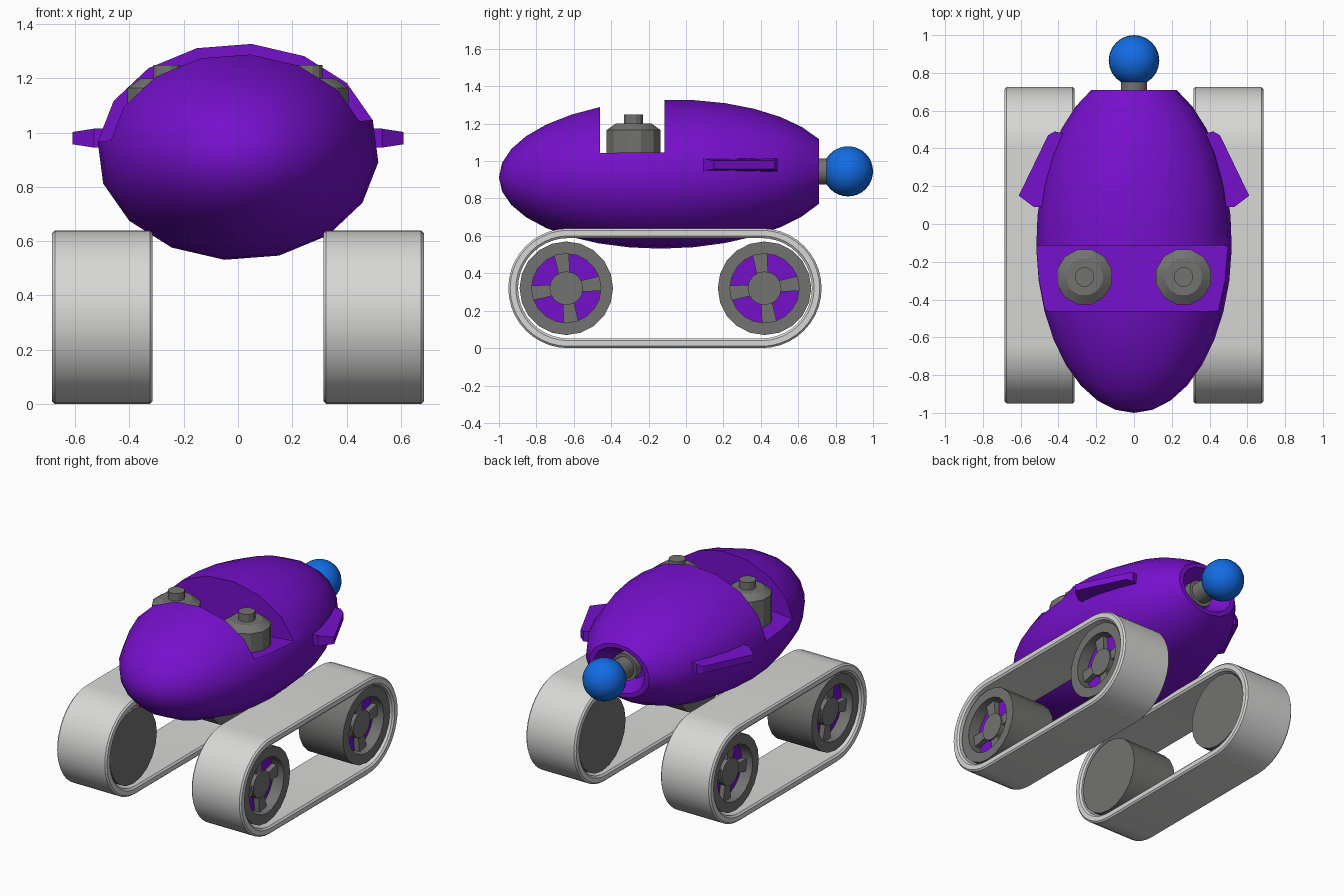
import bpy, bmesh
from math import pi, sin, cos, radians
from mathutils import Vector, Matrix

cube = bpy.data.objects.get("Cube")
if cube:
    bpy.data.objects.remove(cube, do_unlink=True)


def material(name, rgb):
    m = bpy.data.materials.new(name)
    m.use_nodes = True
    m.diffuse_color = (*rgb, 1)
    m.node_tree.nodes["Principled BSDF"].inputs["Base Color"].default_value = (*rgb, 1)
    return m


PURPLE = material("purple", (0.18, 0.005, 0.6))
GREY = material("dark grey", (0.17, 0.17, 0.165))
LIGHT = material("light grey", (0.68, 0.68, 0.67))
BLUE = material("blue", (0.006, 0.15, 0.78))


def finish(name, bm, mats, smooth=30):
    bmesh.ops.recalc_face_normals(bm, faces=bm.faces[:])
    mesh = bpy.data.meshes.new(name)
    bm.to_mesh(mesh)
    bm.free()
    for m in mats:
        mesh.materials.append(m)
    obj = bpy.data.objects.new(name, mesh)
    bpy.context.collection.objects.link(obj)
    if smooth:
        shade(obj, smooth)
    return obj


def shade(obj, angle):
    bpy.ops.object.select_all(action="DESELECT")
    obj.select_set(True)
    bpy.context.view_layer.objects.active = obj
    bpy.ops.object.shade_smooth_by_angle(angle=radians(angle))


def lathe(profile, sides, place, offset=0.0):
    """Revolve (position, radius) pairs; place maps (position, u, v) to a point."""
    bm = bmesh.new()
    rings = []
    for a, r in profile:
        count = 1 if r < 1e-5 else sides
        rings.append([bm.verts.new(place(a, r * sin(offset + 2 * pi * i / sides),
                                         r * cos(offset + 2 * pi * i / sides)))
                      for i in range(count)])
    for p, q in zip(rings, rings[1:]):
        for i in range(sides):
            j = (i + 1) % sides
            corners = [p[i % len(p)], p[j % len(p)], q[j % len(q)], q[i % len(q)]]
            bm.faces.new(list(dict.fromkeys(corners)))
    return bm


def prism(outline, lift):
    """Extrude a closed outline by the given vector."""
    bm = bmesh.new()
    face = bm.faces.new([bm.verts.new(p) for p in outline])
    out = bmesh.ops.extrude_face_region(bm, geom=[face])
    bmesh.ops.translate(bm, vec=lift, verts=[v for v in out["geom"]
                                             if isinstance(v, bmesh.types.BMVert)])
    return bm


# Egg-shaped body with an open socket at the back
MID, LENGTH = -0.1, 0.9
STEPS = 14
END = pi - 0.451
body_profile = [(MID - LENGTH * cos(END * i / STEPS), sin(END * i / STEPS))
                for i in range(STEPS + 1)]
body_profile += [(0.71, 0.37), (0.6, 0.22), (0.6, 0)]
bm = lathe(body_profile, 16,
           lambda a, u, v: (0.52 * u, a, 0.93 + 0.4 * v + 0.018 * (a - MID)),
           radians(5.5))
body = finish("body", bm, [PURPLE], 0)

# Cockpit notch with a slightly tilted floor
bm = bmesh.new()
bmesh.ops.create_cube(bm, size=1, matrix=Matrix.Translation((0, -0.287, 1.008))
                      @ Matrix.Rotation(-0.078, 4, "Y")
                      @ Matrix.Translation((0, 0, 0.5))
                      @ Matrix.Diagonal((2, 0.345, 1, 1)))
cutter = finish("notch_cutter", bm, [PURPLE], 0)
cutter.hide_render = True
cut = body.modifiers.new("notch", "BOOLEAN")
cut.operation = "DIFFERENCE"
cut.solver = "EXACT"
cut.object = cutter
bpy.context.view_layer.objects.active = body
bpy.ops.object.modifier_apply(modifier=cut.name)
bpy.data.objects.remove(cutter, do_unlink=True)
shade(body, 32)

# Tail neck and ball
bm = lathe([(0.58, 0), (0.58, 0.09), (0.65, 0.09), (0.65, 0.07), (0.78, 0.07), (0.78, 0)], 16,
           lambda a, u, v: (u, a, 0.945 + v))
finish("tail_neck", bm, [GREY])
bm = bmesh.new()
bmesh.ops.create_uvsphere(bm, u_segments=24, v_segments=16, radius=0.134,
                          matrix=Matrix.Translation((0, 0.866, 0.945)))
finish("tail_ball", bm, [BLUE], 40)

# Closed stadium loop for the tracks
FRONT, BACK, AXLE = -0.63, 0.405, 0.32
N = 20


def stadium(bm, x, r):
    pts = []
    for centre, start in ((BACK, -pi / 2), (FRONT, pi / 2)):
        for i in range(N + 1):
            t = start + pi * i / N
            pts.append(bm.verts.new((x, centre + r * cos(t), AXLE + r * sin(t))))
    return pts


for side, s in (("left", 1), ("right", -1)):
    # Track belt with chamfered rims
    bm = bmesh.new()
    section = [(0.315, 0.31), (0.325, 0.32), (0.675, 0.32), (0.685, 0.31),
               (0.685, 0.28), (0.675, 0.268), (0.325, 0.268), (0.315, 0.28)]
    loops = [stadium(bm, s * x, r) for x, r in section]
    for k, p in enumerate(loops):
        q = loops[(k + 1) % len(loops)]
        for i in range(len(p)):
            j = (i + 1) % len(p)
            bm.faces.new((p[i], p[j], q[j], q[i]))
    finish(side + "_track", bm, [LIGHT])

    for end, y in (("front", -0.64), ("back", 0.42)):
        # Drum wheel with a purple recess
        def on_axle(a, u, v):
            return (s * a, y + u, AXLE + v)
        bm = lathe([(0.33, 0), (0.33, 0.25), (0.66, 0.25), (0.66, 0.185),
                    (0.58, 0.185), (0.58, 0)], 20, on_axle)
        for f in bm.faces:
            if all(abs(abs(v.co.x) - 0.58) < 0.001 for v in f.verts):
                f.material_index = 1
        finish(f"{side}_{end}_wheel", bm, [GREY, PURPLE])
        bm = lathe([(0.57, 0), (0.57, 0.09), (0.625, 0.09), (0.625, 0)], 16, on_axle)
        finish(f"{side}_{end}_hub", bm, [GREY])
        # Four tapered spokes
        for k in range(4):
            turn = Matrix.Rotation(radians(8) + k * pi / 2, 3, "X")
            outline = [turn @ Vector((0, u, v)) + Vector((s * 0.575, y, AXLE))
                       for u, v in ((0.06, -0.028), (0.186, -0.04), (0.186, 0.04), (0.06, 0.028))]
            finish(f"{side}_{end}_spoke_{k + 1}", prism(outline, (s * 0.04, 0, 0)), [GREY], 0)

    # Cockpit turret with a small knob
    tx = 0.262 * s
    bm = lathe([(0.98, 0), (0.98, 0.15), (1.165, 0.15), (1.2, 0.1), (1.2, 0.052),
                (1.25, 0.052), (1.25, 0)], 12,
               lambda a, u, v: (tx + u, -0.28 + v, a), radians(15))
    finish(side + "_turret", bm, [GREY], 20)

    # Swept side fin, thinner towards the tip
    bm = prism([(s * x, y, 0.945) for x, y in
                ((0.3, 0.46), (0.42, 0.49), (0.455, 0.47), (0.61, 0.15), (0.53, 0.09), (0.4, 0.09))],
               (0, 0, 0.07))
    for v in bm.verts:
        if abs(v.co.x) > 0.6 or abs(abs(v.co.x) - 0.455) < 0.001:
            v.co.z = 0.98 + (v.co.z - 0.98) * 0.65
    finish(side + "_fin", bm, [PURPLE], 0)
